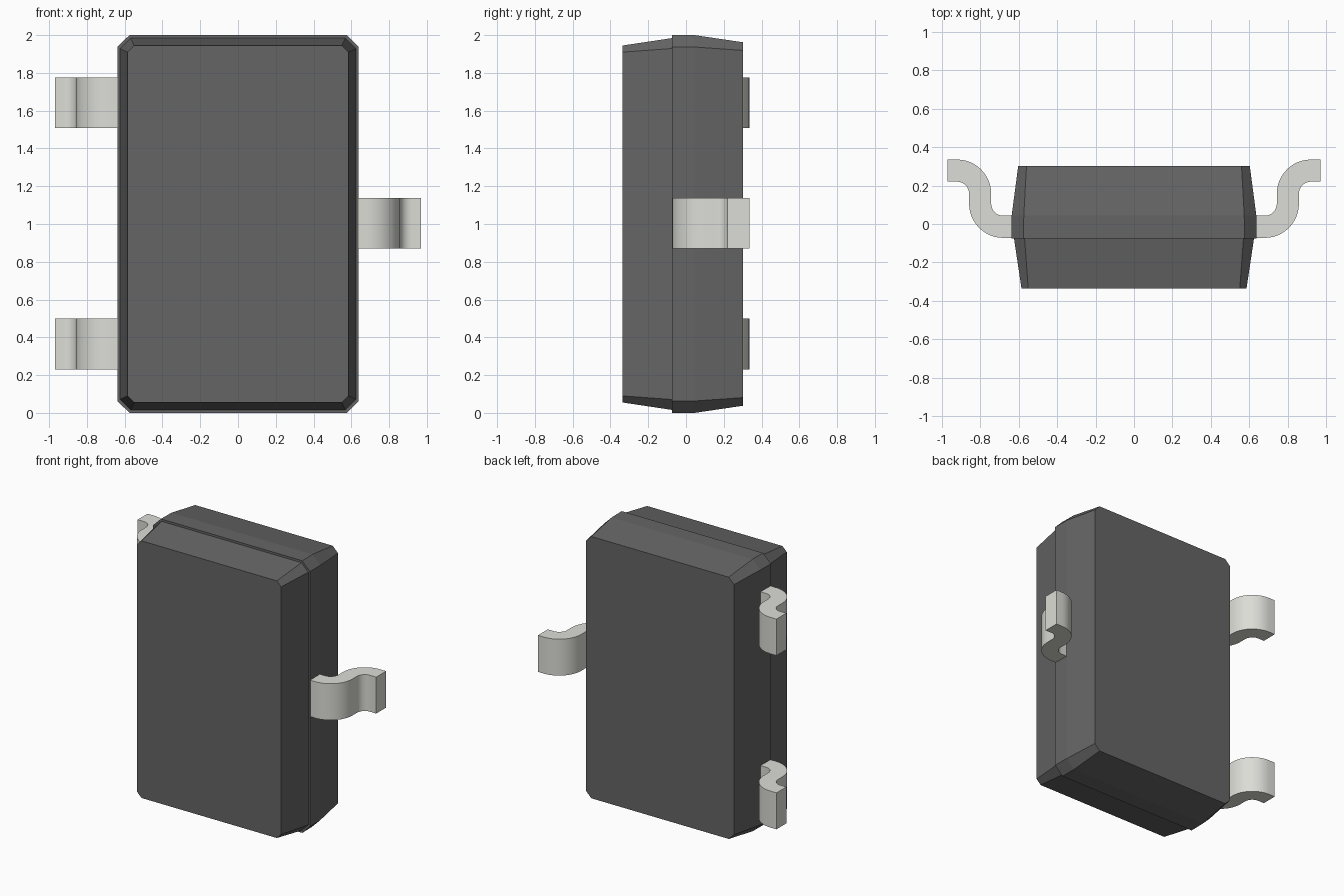
import bpy, bmesh, math

if "Cube" in bpy.data.objects:
    bpy.data.objects.remove(bpy.data.objects["Cube"])


def material(name, color):
    mat = bpy.data.materials.new(name)
    mat.diffuse_color = color
    mat.use_nodes = True
    mat.node_tree.nodes["Principled BSDF"].inputs["Base Color"].default_value = mat.diffuse_color
    return mat


dark = material("dark_plastic", (0.13, 0.13, 0.13, 1))
metal = material("tinned_metal", (0.72, 0.72, 0.68, 1))


def finish(name, bm, mat):
    bmesh.ops.recalc_face_normals(bm, faces=bm.faces)
    mesh = bpy.data.meshes.new(name)
    bm.to_mesh(mesh)
    bm.free()
    mesh.materials.append(mat)
    obj = bpy.data.objects.new(name, mesh)
    bpy.context.collection.objects.link(obj)
    return obj


def loft(name, rings, mat):
    bm = bmesh.new()
    loops = [[bm.verts.new(p) for p in ring] for ring in rings]
    for a, b in zip(loops, loops[1:]):
        n = len(a)
        for i in range(n):
            j = (i + 1) % n
            bm.faces.new((a[i], a[j], b[j], b[i]))
    bm.faces.new(loops[0])
    bm.faces.new(loops[-1])
    return finish(name, bm, mat)


def octagon(y, hx, hz, c):
    pts = [(hx, hz - c), (hx - c, hz), (c - hx, hz), (-hx, hz - c),
           (-hx, c - hz), (c - hx, -hz), (hx - c, -hz), (hx, c - hz)]
    return [(x, y, 1 + z) for x, z in pts]


# Moulded body: two drafted halves with a small step at the parting line
loft("body", [octagon(-0.335, 0.585, 0.945, 0.035),
              octagon(-0.075, 0.624, 0.984, 0.055),
              octagon(-0.075, 0.638, 1.0, 0.063),
              octagon(0.045, 0.636, 1.0, 0.063),
              octagon(0.302, 0.602, 0.962, 0.043)], dark)

# Pin marker, practically flush with the front face
angles = [2 * math.pi * i / 24 for i in range(24)]
loft("pin_marker", [[(-0.45 + 0.03 * math.cos(a), y, 1.80 + 0.03 * math.sin(a))
                     for a in angles] for y in (-0.3355, -0.325)], dark)


# Gull-wing leads: S-shaped strip swept along its centre line
def lead(name, side, z):
    r, half, y0, y1, steps = 0.12, 0.0575, -0.0145, 0.2775, 12
    path = [(0.60, y0, 0.0)]
    for i in range(steps + 1):
        a = math.pi / 2 * i / steps
        path.append((0.68 + r * math.sin(a), y0 + r - r * math.cos(a), a))
    for i in range(steps, -1, -1):
        a = math.pi / 2 * i / steps
        path.append((0.92 - r * math.sin(a), y1 - r + r * math.cos(a), a))
    path.append((0.97, y1, 0.0))
    rings = []
    for x, y, a in path:
        dx, dy = -math.sin(a) * half, math.cos(a) * half
        rings.append([(side * (x + s * dx), y + s * dy, z + t * 0.134)
                      for s, t in ((-1, -1), (1, -1), (1, 1), (-1, 1))])
    obj = loft(name, rings, metal)
    bpy.ops.object.select_all(action='DESELECT')
    obj.select_set(True)
    bpy.context.view_layer.objects.active = obj
    bpy.ops.object.shade_smooth_by_angle(angle=math.radians(30))


for name, side, z in (("lead_lower_left", -1, 0.365),
                      ("lead_upper_left", -1, 1.642),
                      ("lead_right", 1, 1.004)):
    lead(name, side, z)
